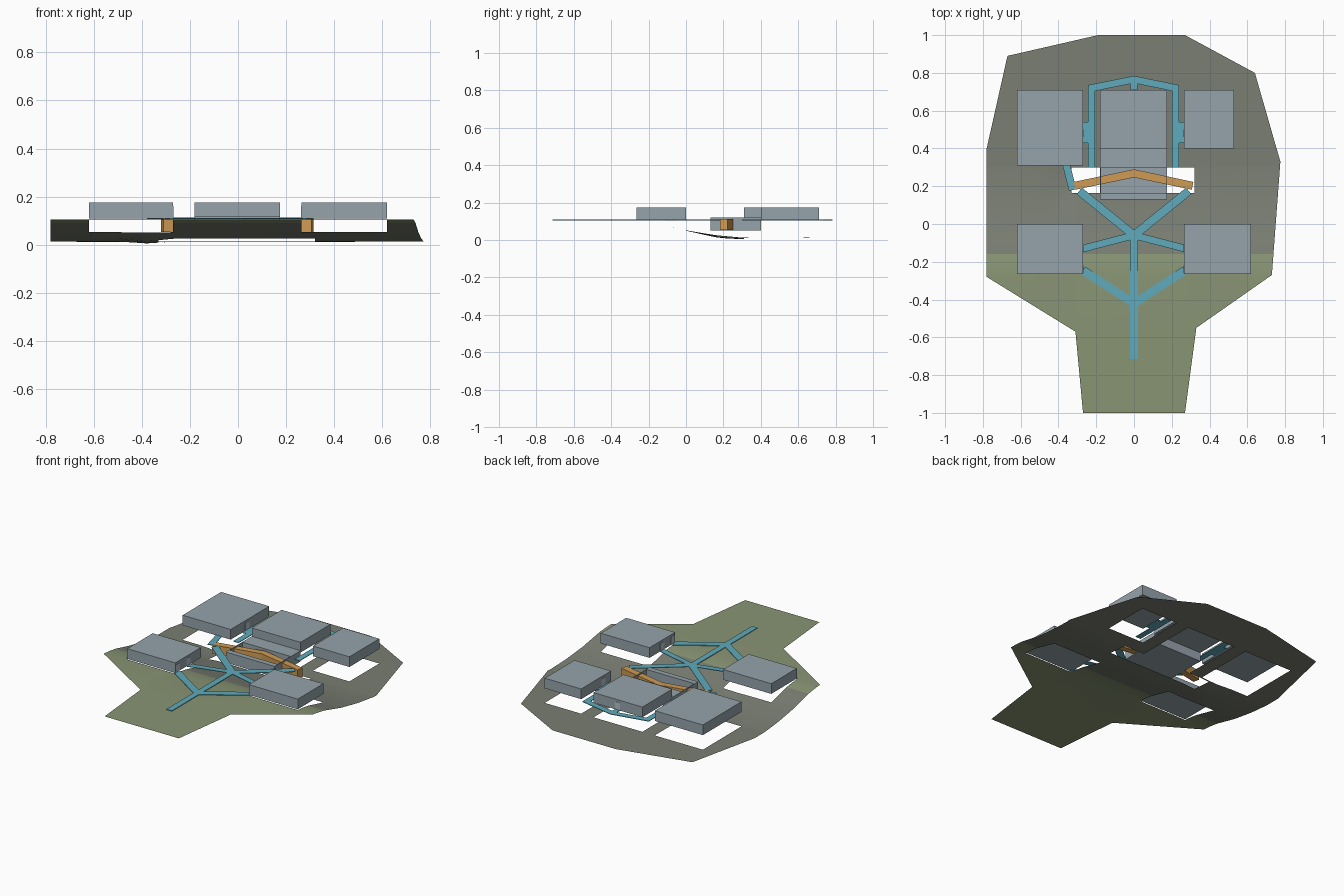
import bpy, bmesh, math
from mathutils import Vector

if "Cube" in bpy.data.objects:
    bpy.data.objects.remove(bpy.data.objects["Cube"])


def material(name, rgb):
    m = bpy.data.materials.new(name)
    m.diffuse_color = (*rgb, 1)
    m.use_nodes = True
    m.node_tree.nodes["Principled BSDF"].inputs["Base Color"].default_value = m.diffuse_color
    return m


GRASS = material("grass_green", (0.25, 0.30, 0.175))
EARTH = material("earth_grey", (0.195, 0.21, 0.17))
WALL = material("building_grey", (0.30, 0.37, 0.41))
PATH = material("path_teal", (0.115, 0.40, 0.49))
WOOD = material("bridge_orange", (0.62, 0.33, 0.09))
DOOR = material("door_light_grey", (0.46, 0.54, 0.58))


def finish(bm, name, mats):
    bmesh.ops.recalc_face_normals(bm, faces=bm.faces)
    me = bpy.data.meshes.new(name)
    bm.to_mesh(me)
    bm.free()
    for m in mats:
        me.materials.append(m)
    ob = bpy.data.objects.new(name, me)
    bpy.context.collection.objects.link(ob)
    return ob


def box(name, x0, x1, y0, y1, z0, z1, mat):
    bm = bmesh.new()
    bmesh.ops.create_cube(bm, size=1)
    for v in bm.verts:
        v.co = ((x0 + x1) / 2 + v.co.x * (x1 - x0),
                (y0 + y1) / 2 + v.co.y * (y1 - y0),
                (z0 + z1) / 2 + v.co.z * (z1 - z0))
    return finish(bm, name, [mat])


def ribbon(name, pts, width, z0, z1, mat):
    """Mitred strip along a plan polyline, given a height."""
    pts = [Vector(p) for p in pts]
    bm = bmesh.new()
    rings = []
    for i, p in enumerate(pts):
        a = (p - pts[i - 1]).normalized() if i else (pts[1] - p).normalized()
        b = (pts[i + 1] - p).normalized() if i < len(pts) - 1 else a
        t = (a + b).normalized()
        n = Vector((-t.y, t.x)) * (width / 2 / max(t.dot(a), 0.3))
        rings.append([bm.verts.new((q.x, q.y, z)) for q, z in
                      ((p + n, z0), (p - n, z0), (p - n, z1), (p + n, z1))])
    for r, s in zip(rings, rings[1:]):
        for k in range(4):
            bm.faces.new((r[k], r[(k + 1) % 4], s[(k + 1) % 4], s[k]))
    bm.faces.new(rings[0])
    bm.faces.new(rings[-1])
    return finish(bm, name, [mat])


# Building footprints: x0, x1, y0, y1
FOOTPRINTS = {
    "front_left_building": (-0.62, -0.27, -0.265, 0.0),
    "front_right_building": (0.265, 0.62, -0.265, 0.0),
    "back_left_building": (-0.62, -0.27, 0.31, 0.71),
    "back_right_building": (0.265, 0.53, 0.40, 0.71),
    "back_centre_building": (-0.18, 0.175, 0.40, 0.71),
}
HOLES = list(FOOTPRINTS.values()) + [(-0.33, 0.32, 0.165, 0.30),
                                     (-0.18, 0.175, 0.30, 0.40)]

# Height profile of the ground from front to back
PROFILE = [(-1, 0.104), (-0.27, 0.104), (-0.18, 0.096), (0, 0.052),
           (0.15, 0.027), (0.3, 0.013), (1, 0.012)]


def ground_z(x, y):
    z = PROFILE[-1][1]
    for (ya, za), (yb, zb) in zip(PROFILE, PROFILE[1:]):
        if y <= yb:
            z = za + (zb - za) * max(0, y - ya) / (yb - ya)
            break
    # shallow hollow beside the left walkway
    dip = 0.012 * math.exp(-((x + 0.38) / 0.07) ** 2 - ((y - 0.2) / 0.15) ** 2)
    return max(0.0, z - dip)


# Ground sheet with openings below the buildings
outline = [(-0.27, -1), (0.27, -1), (0.33, -0.55), (0.73, -0.27), (0.775, 0.33),
           (0.64, 0.8), (0.27, 1), (-0.19, 1), (-0.67, 0.89), (-0.78, 0.4),
           (-0.78, -0.28), (-0.31, -0.57)]
bm = bmesh.new()
bm.faces.new([bm.verts.new((x, y, 0)) for x, y in outline])
bmesh.ops.triangulate(bm, faces=bm.faces[:])
x_cuts = {c for h in HOLES for c in h[:2]} | {-0.5, -0.44, -0.38}
y_cuts = {c for h in HOLES for c in h[2:]} | {-0.22, -0.16, -0.1, -0.05, 0.05, 0.1, 0.22}
for axis, cuts in ((0, x_cuts), (1, y_cuts)):
    for c in sorted(cuts):
        co, no = Vector((0, 0, 0)), Vector((0, 0, 0))
        co[axis], no[axis] = c, 1
        bmesh.ops.bisect_plane(bm, geom=bm.verts[:] + bm.edges[:] + bm.faces[:],
                               dist=1e-5, plane_co=co, plane_no=no)
inside = []
for f in bm.faces:
    c = f.calc_center_median()
    f.material_index = 0 if c.y < -0.16 else 1
    f.smooth = True
    if any(a < c.x < b and d < c.y < e for a, b, d, e in HOLES):
        inside.append(f)
bmesh.ops.delete(bm, geom=inside, context='FACES')
bmesh.ops.triangulate(bm, faces=bm.faces[:])
for v in bm.verts:
    v.co.z = ground_z(v.co.x, v.co.y)
ground = finish(bm, "ground", [GRASS, EARTH])
if sum(p.normal.z for p in ground.data.polygons) < 0:
    ground.data.flip_normals()

# Upper buildings
for name, (x0, x1, y0, y1) in FOOTPRINTS.items():
    box(name, x0, x1, y0, y1, 0.108, 0.175, WALL)

# Lower central hall: open court between two roofed ends, with side walls
section = [(0.13, 0.05), (0.40, 0.05), (0.40, 0.12), (0.30, 0.12),
           (0.30, 0.058), (0.165, 0.058), (0.165, 0.12), (0.13, 0.12)]
bm = bmesh.new()
face = bm.faces.new([bm.verts.new((-0.18, y, z)) for y, z in section])
ext = bmesh.ops.extrude_face_region(bm, geom=[face])
for v in ext["geom"]:
    if isinstance(v, bmesh.types.BMVert):
        v.co.x = 0.175
finish(bm, "lower_hall", [WALL])
for side, x in (("left", -0.18), ("right", 0.171)):
    box("court_wall_" + side, x, x + 0.004, 0.165, 0.30, 0.058, 0.12, WALL)

# Bent bridge through the court
ribbon("bridge", [(-0.315, 0.202), (0, 0.268), (0.31, 0.202)], 0.042, 0.053, 0.112, WOOD)

# Walkways
Z0, Z1 = 0.106, 0.110
ribbon("main_path", [(0, -0.715), (0, -0.06)], 0.04, Z0, Z1, PATH)
for side, s in (("left", -1), ("right", 1)):
    ribbon("front_branch_" + side, [(0, -0.42), (s * 0.27, -0.245)], 0.045, Z0, Z1, PATH)
    ribbon("middle_branch_" + side, [(0, -0.06), (s * 0.27, -0.13)], 0.038, Z0, Z1, PATH)
    ribbon("bridge_branch_" + side, [(0, -0.06), (s * 0.29, 0.175)], 0.045, Z0, Z1, PATH)
    # short widening towards the rear side building
    ribbon("rear_landing_" + side, [(s * 0.247, 0.43), (s * 0.247, 0.54)], 0.045, Z0, Z1, PATH)
ribbon("rear_loop", [(-0.225, 0.30), (-0.225, 0.72), (0, 0.765), (0.22, 0.72), (0.22, 0.30)],
       0.038, Z0, Z1, PATH)
ribbon("rear_stem", [(0, 0.705), (0, 0.76)], 0.035, Z0, Z1, PATH)
ribbon("left_link", [(-0.325, 0.18), (-0.36, 0.32)], 0.04, Z0, Z1, PATH)

# Doors where the walkways arrive
for side, x in (("left", -0.27), ("right", 0.265)):
    for tag, y in (("front", -0.24), ("middle", -0.13), ("rear", 0.48)):
        box(f"door_{tag}_{side}", x - 0.002, x + 0.002, y - 0.02, y + 0.02, 0.11, 0.16, DOOR)
box("door_back_centre", -0.018, 0.018, 0.708, 0.712, 0.11, 0.16, DOOR)
